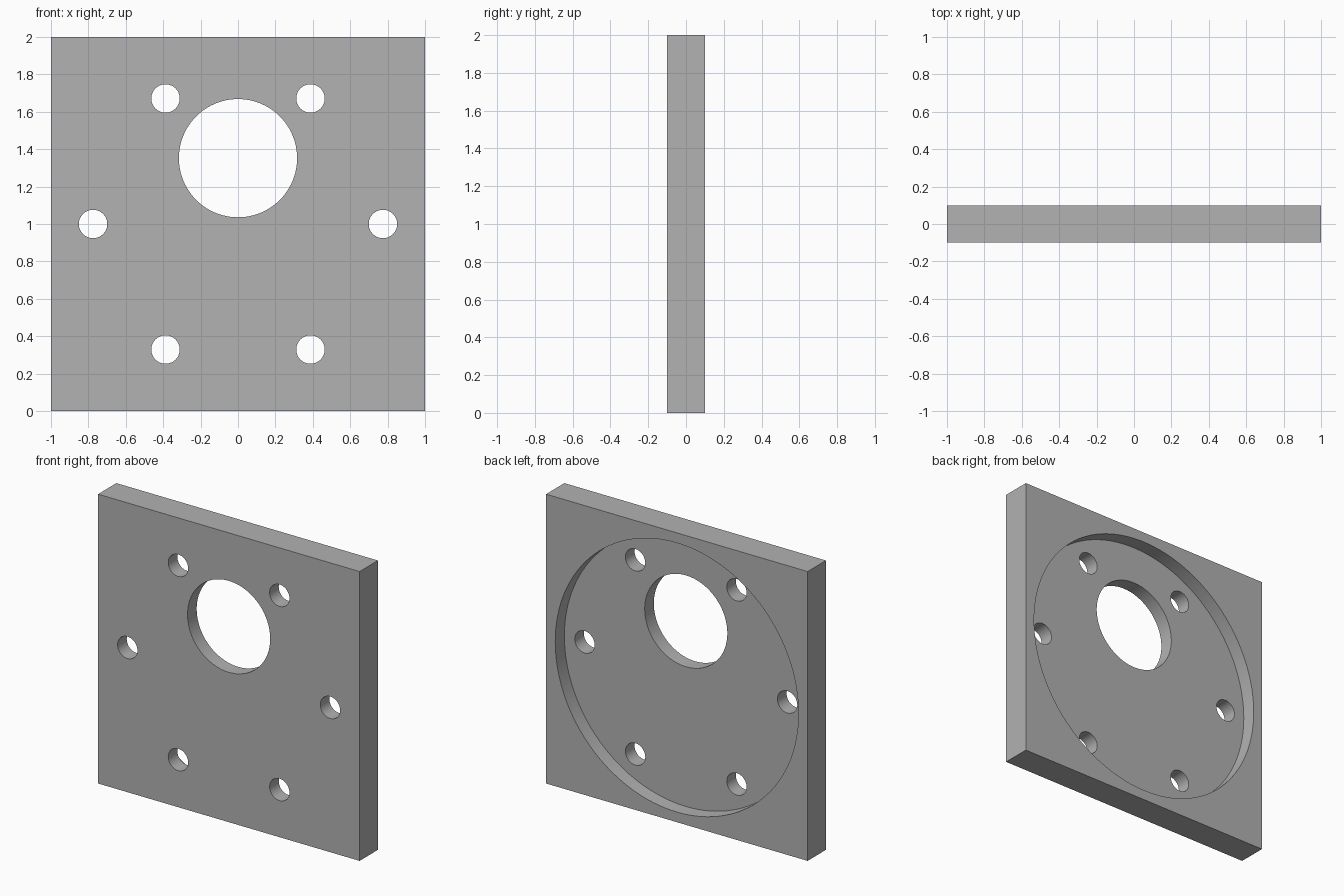
import bpy
from math import cos, sin, pi

default = bpy.data.objects.get("Cube")
if default:
    bpy.data.objects.remove(default, do_unlink=True)

SIZE, THICK = 2.0, 0.2
MID = SIZE / 2

grey = bpy.data.materials.new("plain grey")
grey.use_nodes = True
colour = (0.445, 0.445, 0.445, 1)
grey.diffuse_color = colour
grey.node_tree.nodes["Principled BSDF"].inputs["Base Color"].default_value = colour

# Square plate standing upright
bpy.ops.mesh.primitive_cube_add(size=1, location=(0, 0, MID))
plate = bpy.context.object
plate.name = "mounting_plate"
plate.scale = (SIZE, THICK, SIZE)
bpy.ops.object.transform_apply(location=False, rotation=False, scale=True)
plate.data.materials.append(grey)


def bore(name, x, z, radius, y_from, y_to, sides):
    """Cut a round hole along y out of the plate."""
    bpy.ops.mesh.primitive_cylinder_add(
        vertices=sides, radius=radius, depth=y_to - y_from,
        location=(x, (y_from + y_to) / 2, z), rotation=(pi / 2, 0, 0))
    cutter = bpy.context.object
    cutter.name = name
    cutter.hide_render = True
    cutter.data.materials.append(grey)
    cut = plate.modifiers.new(name, 'BOOLEAN')
    cut.operation = 'DIFFERENCE'
    cut.solver = 'EXACT'
    cut.object = cutter
    bpy.ops.object.select_all(action='DESELECT')
    bpy.context.view_layer.objects.active = plate
    plate.select_set(True)
    bpy.ops.object.modifier_apply(modifier=cut.name)
    bpy.data.objects.remove(cutter, do_unlink=True)


# Shallow round recess in the back
bore("recess_cutter", 0, MID, 0.93, 0, THICK, 128)

# Large off-centre opening
bore("opening_cutter", 0, 1.352, 0.316, -THICK, THICK, 96)

# Ring of six bolt holes
for i in range(6):
    angle = i * pi / 3
    bore("bolt_hole_cutter", 0.775 * cos(angle), MID + 0.775 * sin(angle),
         0.076, -THICK, THICK, 48)

# Smooth bores, crisp edges
bpy.ops.object.shade_smooth_by_angle(angle=pi / 6)
